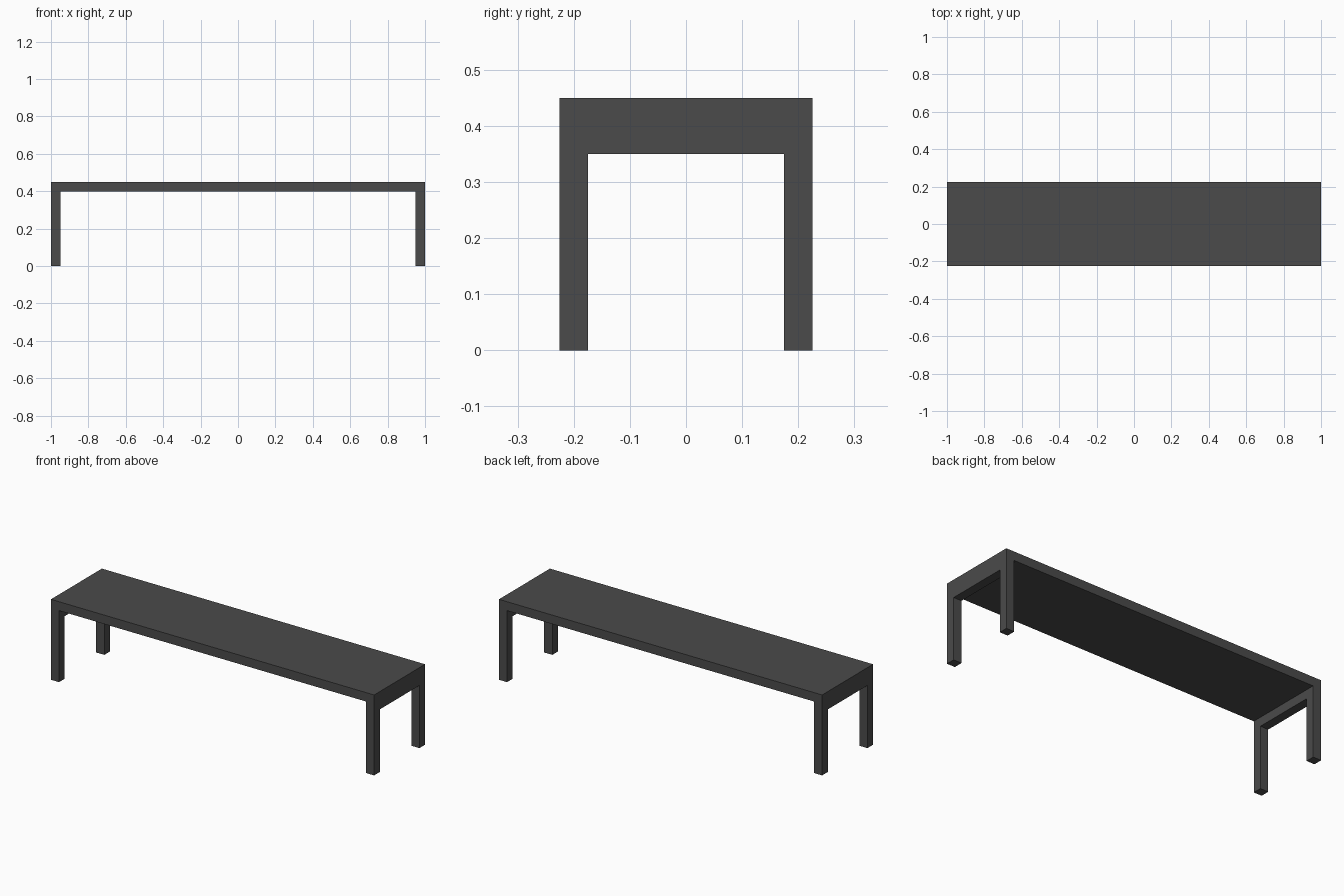
import bpy, bmesh
from mathutils import Vector

if "Cube" in bpy.data.objects:
    bpy.data.objects.remove(bpy.data.objects["Cube"])

HALF_L, HALF_W, HEIGHT = 1.0, 0.225, 0.45
BAR = 0.05          # leg and slab thickness
RAIL_Z = 0.35       # underside of the end rails

grey = bpy.data.materials.new("dark grey")
grey.diffuse_color = (0.07, 0.07, 0.07, 1)
grey.use_nodes = True
grey.node_tree.nodes["Principled BSDF"].inputs["Base Color"].default_value = grey.diffuse_color


def extrude_profile(name, points, x0, x1):
    """Extrude a (y, z) outline along x from x0 to x1."""
    bm = bmesh.new()
    face = bm.faces.new([bm.verts.new((x0, y, z)) for y, z in points])
    new = bmesh.ops.extrude_face_region(bm, geom=[face])["geom"]
    moved = [v for v in new if isinstance(v, bmesh.types.BMVert)]
    bmesh.ops.translate(bm, verts=moved, vec=Vector((x1 - x0, 0, 0)))
    bmesh.ops.recalc_face_normals(bm, faces=bm.faces[:])
    mesh = bpy.data.meshes.new(name)
    bm.to_mesh(mesh)
    bm.free()
    mesh.materials.append(grey)
    obj = bpy.data.objects.new(name, mesh)
    bpy.context.collection.objects.link(obj)
    return obj


# End frames: two legs joined by a rail
inner = HALF_W - BAR
frame = [(-HALF_W, 0), (-inner, 0), (-inner, RAIL_Z), (inner, RAIL_Z),
         (inner, 0), (HALF_W, 0), (HALF_W, HEIGHT), (-HALF_W, HEIGHT)]
extrude_profile("left_leg_frame", frame, -HALF_L, -HALF_L + BAR)
extrude_profile("right_leg_frame", frame, HALF_L - BAR, HALF_L)

# Seat slab spanning between the frames
seat = [(-HALF_W, HEIGHT - BAR), (HALF_W, HEIGHT - BAR),
        (HALF_W, HEIGHT), (-HALF_W, HEIGHT)]
extrude_profile("seat", seat, -HALF_L + BAR, HALF_L - BAR)
